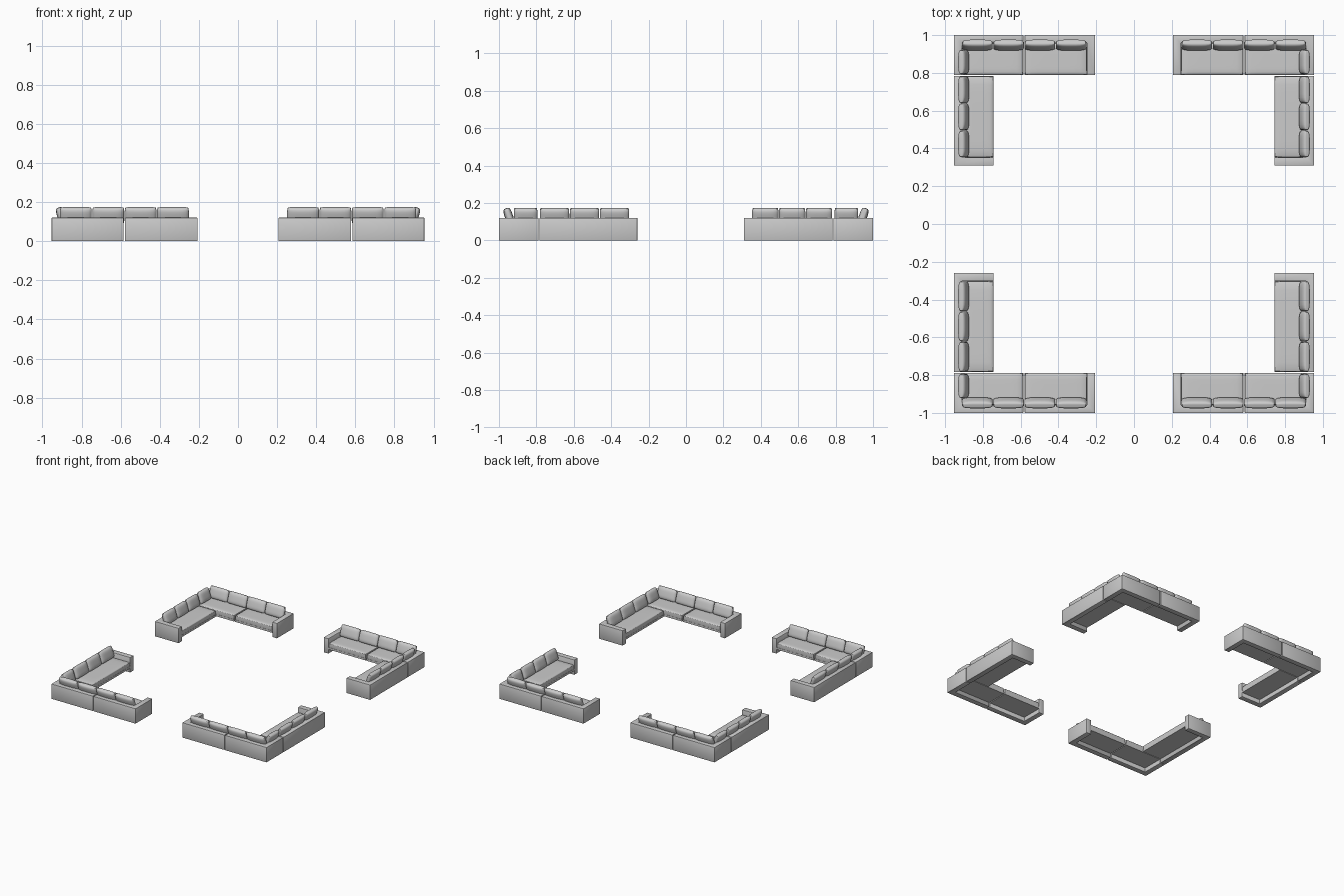
import bpy, bmesh, math
from mathutils import Matrix, Vector

if "Cube" in bpy.data.objects:
    bpy.data.objects.remove(bpy.data.objects["Cube"])

T = 0.042        # frame panel thickness
H = 0.12         # frame height
TILT = math.radians(19)


def finish(name, bm, angle=35):
    bmesh.ops.recalc_face_normals(bm, faces=bm.faces)
    me = bpy.data.meshes.new(name)
    bm.to_mesh(me)
    bm.free()
    ob = bpy.data.objects.new(name, me)
    bpy.context.collection.objects.link(ob)
    bpy.ops.object.select_all(action='DESELECT')
    ob.select_set(True)
    bpy.context.view_layer.objects.active = ob
    bpy.ops.object.shade_smooth_by_angle(angle=math.radians(angle))
    return ob


def box(name, lo, hi):
    bm = bmesh.new()
    bmesh.ops.create_cube(bm, size=1)
    for v in bm.verts:
        v.co = Vector([(a + b) / 2 + c * (b - a) for a, b, c in zip(lo, hi, v.co)])
    return finish(name, bm)


def puffy(name, size, loc, thin, rot=Matrix(), edge=0.3, p=4, corner=0.05, cuts=9):
    """Soft cushion: a subdivided box that gets thinner towards its rim."""
    bm = bmesh.new()
    bmesh.ops.create_cube(bm, size=2)
    bmesh.ops.subdivide_edges(bm, edges=bm.edges[:], cuts=cuts, use_grid_fill=True)
    a, b = [i for i in range(3) if i != thin]
    for v in bm.verts:
        c = [math.sin(max(-1, min(1, k)) * math.pi / 2) for k in v.co]
        u, w = c[a], c[b]
        fall = math.sqrt(max(0, (1 - abs(u) ** p) * (1 - abs(w) ** p)))
        c[thin] *= edge + (1 - edge) * fall
        bulge = 1 - 0.02 * c[thin] ** 2
        c[a] = u * (1 - corner * w ** 6) * bulge
        c[b] = w * (1 - corner * u ** 6) * bulge
        v.co = Vector([k * s / 2 for k, s in zip(c, size)])
    bm.transform(Matrix.Translation(loc) @ rot)
    return finish(name, bm, 50)


def section(name, c, e):
    """L-shaped frame with its outer corner at c, seat filling towards e."""
    dx = math.copysign(T, e[0] - c[0])
    dy = math.copysign(T, e[1] - c[1])
    ix, iy = c[0] + dx, c[1] + dy
    pts = [(c[0], c[1]), (e[0], c[1]), (e[0], iy), (ix, iy), (ix, e[1]), (c[0], e[1])]
    bm = bmesh.new()
    f = bm.faces.new([bm.verts.new((x, y, 0)) for x, y in pts])
    top = bmesh.ops.extrude_face_region(bm, geom=[f])['geom']
    bmesh.ops.translate(bm, vec=(0, 0, H), verts=[g for g in top if isinstance(g, bmesh.types.BMVert)])
    bmesh.ops.recalc_face_normals(bm, faces=bm.faces)
    bmesh.ops.bevel(bm, geom=bm.edges[:], offset=0.0025, segments=2, affect='EDGES', profile=0.5)
    finish(name + "_frame", bm)
    # board and cushion between the panels
    x0, x1 = sorted((ix, e[0]))
    y0, y1 = sorted((iy, e[1]))
    g = 0.003
    box(name + "_seat_base", (x0, y0, 0.034), (x1, y1, 0.05))
    puffy(name + "_seat", (x1 - x0 - g / 2, y1 - y0 - g / 2, 0.048),
          ((x0 + x1) / 2, (y0 + y1) / 2, 0.064), 2, edge=0.7, p=8, corner=0.012)


def sofa(tag, sx, sy, arm):
    X, Y = 0.953, 1.0

    def P(x, y):
        return (sx * x, sy * y)

    # three frame sections
    section(tag + "_corner", P(X, Y), P(0.586, 0.788))
    section(tag + "_end", P(0.207, Y), P(0.579, 0.788))
    section(tag + "_side", P(X, arm), P(0.743, 0.783))
    # four cushions along the back
    w = (0.912 - 0.25) / 4
    for i in range(4):
        x, y = P(0.25 + w * (i + 0.5), 0.947)
        puffy(f"{tag}_back_cushion_{i}", (w - 0.003, 0.044, 0.09), (x, y, 0.13), 1,
              Matrix.Rotation(-TILT * sy, 4, 'X'))
    # cushions along the side, plus the one in the corner
    n = (0.783 - arm - T) / 3
    spans = [(arm + T + n * i, arm + T + n * (i + 1)) for i in range(3)] + [(0.793, 0.922)]
    for i, (a, b) in enumerate(spans):
        x, y = P(0.902, (a + b) / 2)
        puffy(f"{tag}_side_cushion_{i}", (0.044, b - a - 0.003, 0.09), (x, y, 0.13), 0,
              Matrix.Rotation(TILT * sx, 4, 'Y'))


# four corner sofas; the front pair has longer sides
for sx, side in ((-1, "left"), (1, "right")):
    sofa("back_" + side, sx, 1, 0.31)
    sofa("front_" + side, sx, -1, 0.26)
